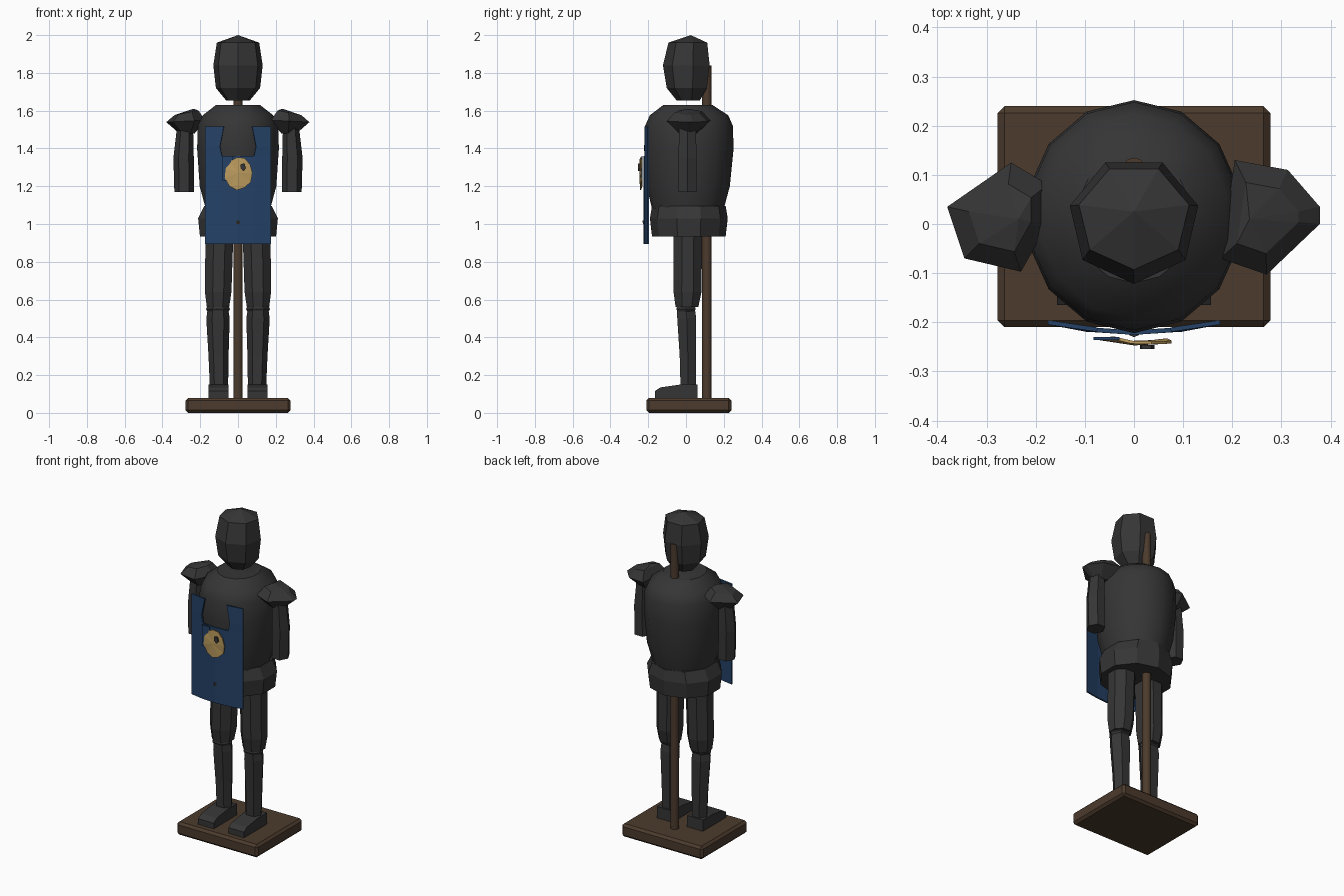
import bpy, bmesh, math, random
from mathutils import Vector

if "Cube" in bpy.data.objects:
    bpy.data.objects.remove(bpy.data.objects["Cube"])

def mat(name, rgb):
    m = bpy.data.materials.new(name)
    m.diffuse_color = (*rgb, 1)
    m.use_nodes = True
    m.node_tree.nodes["Principled BSDF"].inputs["Base Color"].default_value = m.diffuse_color
    return m

STEEL = mat("dark steel", (0.036, 0.036, 0.036))
WOOD = mat("brown wood", (0.072, 0.043, 0.026))
BLUE = mat("blue cloth", (0.018, 0.054, 0.135))
GOLD = mat("gold", (0.50, 0.33, 0.11))

def finish(name, bm, m, smooth=None):
    bmesh.ops.recalc_face_normals(bm, faces=bm.faces)
    me = bpy.data.meshes.new(name)
    bm.to_mesh(me)
    bm.free()
    me.materials.append(m)
    ob = bpy.data.objects.new(name, me)
    bpy.context.collection.objects.link(ob)
    if smooth:
        bpy.context.view_layer.objects.active = ob
        ob.select_set(True)
        bpy.ops.object.shade_smooth_by_angle(angle=math.radians(smooth))
        ob.select_set(False)
    return ob

def skin(name, loops, m, smooth=None, apex=None):
    """Bridge equal-length point loops; close both ends (optional top apex)."""
    bm = bmesh.new()
    rings = [[bm.verts.new(p) for p in lp] for lp in loops]
    n = len(rings[0])
    for a, b in zip(rings, rings[1:]):
        for i in range(n):
            j = (i + 1) % n
            bm.faces.new((a[i], a[j], b[j], b[i]))
    bm.faces.new(rings[0])
    if apex:
        t = bm.verts.new(apex)
        for i in range(n):
            bm.faces.new((rings[-1][i], rings[-1][(i + 1) % n], t))
    else:
        bm.faces.new(rings[-1])
    return finish(name, bm, m, smooth)

def loft(name, rings, n, m, phase=-90, smooth=None, apex=None):
    """rings: (cx, cy, z, rx, ry)"""
    loops = []
    for cx, cy, z, rx, ry in rings:
        ang = [math.radians(phase + 360 * i / n) for i in range(n)]
        loops.append([(cx + rx * math.cos(a), cy + ry * math.sin(a), z) for a in ang])
    return skin(name, loops, m, smooth, apex)

# wooden base with bevelled edges
bm = bmesh.new()
bmesh.ops.create_cube(bm, size=1)
for v in bm.verts:
    v.co = (v.co.x * 0.555, v.co.y * 0.45 + 0.015, v.co.z * 0.08 + 0.04)
bmesh.ops.bevel(bm, geom=bm.edges[:], offset=0.014, segments=1, affect='EDGES')
finish("base", bm, WOOD)

# support pole
loft("pole", [(0, 0.11, 0.07, 0.025, 0.025), (0, 0.11, 1.84, 0.025, 0.025)], 12, WOOD, smooth=40)

# helmet
loft("helmet", [(0, 0.015, 1.655, 0.065, 0.065), (0, 0.01, 1.72, 0.12, 0.112),
                (0, 0.008, 1.84, 0.134, 0.13), (0, 0.015, 1.96, 0.115, 0.108)],
     7, STEEL, apex=(0, 0.025, 2.0))

# breastplate and hip plate
loft("breastplate", [(0, 0.01, 1.08, 0.175, 0.19), (0, 0.012, 1.2, 0.208, 0.22),
                     (0, 0.015, 1.4, 0.222, 0.237), (0, 0.016, 1.52, 0.218, 0.232),
                     (0, 0.016, 1.575, 0.192, 0.208), (0, 0.01, 1.63, 0.12, 0.13)],
     14, STEEL, smooth=35)
loft("hip_plate", [(0, 0.015, 0.935, 0.212, 0.195), (0, 0.015, 1.03, 0.222, 0.206),
                   (0, 0.015, 1.095, 0.188, 0.195)], 10, STEEL)

# shoulder plates: mid outline per side, shrunk towards top and bottom
outlines = {
    "left": [(-.38, .035), (-.25, .125), (-.175, .08), (-.175, .0), (-.23, -.097), (-.345, -.07)],
    "right": [(.378, .035), (.313, .11), (.205, .13), (.175, -.07), (.27, -.103), (.378, .0)],
}
for side, pts in outlines.items():
    s = -1 if side == "left" else 1
    cx, cy = 0.265 * s, 0.01
    def ring(f, z, tilt):
        return [(cx + (x - cx) * f, cy + (y - cy) * f, z + tilt * (x - cx) * s) for x, y in pts]
    skin(side + "_shoulder_plate",
         [ring(0.4, 1.48, 0), ring(1, 1.545, -0.05), ring(0.62, 1.59, -0.12)],
         STEEL, apex=(cx - 0.03 * s, cy, 1.61))

for side, s in (("left", -1), ("right", 1)):
    # arm
    loft(side + "_arm", [(0.285 * s, 0.008, 1.17, 0.052, 0.056),
                         (0.288 * s, 0.008, 1.35, 0.054, 0.056),
                         (0.28 * s, 0.008, 1.52, 0.042, 0.05)], 6, STEEL, phase=0)
    # thigh
    loft(side + "_thigh", [(0.106 * s, 0.005, 0.56, 0.064, 0.065),
                           (0.105 * s, 0.008, 0.64, 0.076, 0.08),
                           (0.098 * s, 0.01, 0.96, 0.08, 0.082)], 8, STEEL, phase=-67.5)
    # knee cuff
    loft(side + "_knee", [(0.106 * s, 0.0, 0.525, 0.05, 0.045),
                          (0.106 * s, 0.0, 0.55, 0.064, 0.06),
                          (0.106 * s, 0.0, 0.575, 0.05, 0.05)], 6, STEEL, phase=0)
    # shin
    loft(side + "_shin", [(0.1 * s, 0.012, 0.09, 0.047, 0.046),
                          (0.103 * s, 0.01, 0.3, 0.053, 0.05),
                          (0.106 * s, 0.004, 0.5, 0.062, 0.058),
                          (0.106 * s, 0.0, 0.545, 0.055, 0.055)], 6, STEEL, phase=0)
    # foot: side profile swept across
    prof = [(-.165, .078), (-.165, .115), (-.135, .135), (-.03, .15), (.06, .15), (.06, .078)]
    skin(side + "_foot", [[(x * s, y, z) for y, z in prof] for x in (0.05, 0.157)], STEEL)

# cloth tabard with a neck notch
bm = bmesh.new()
cols = [(-.175, -.2), (-.09, -.215), (0, -.221), (.09, -.215), (.175, -.2)]
grid = []
for z, k in ((0.895, 1), (1.36, .94), (1.41, 1.06), (1.515, .83)):
    grid.append([bm.verts.new((x * (k if abs(x) < .1 else 1), y, z)) for x, y in cols])
for r in range(3):
    for c in range(4):
        if r == 0 or c in (0, 3):
            bm.faces.new((grid[r][c], grid[r][c + 1], grid[r + 1][c + 1], grid[r + 1][c]))
bmesh.ops.delete(bm, geom=[v for v in bm.verts if not v.link_faces], context='VERTS')
tab = finish("tabard", bm, BLUE)
sol = tab.modifiers.new("thickness", 'SOLIDIFY')
sol.thickness = 0.009
sol.offset = 0

def plate(name, pts, y, m, t=0.008):
    skin(name, [[(x, y, z) for x, z in pts], [(x, y + t, z) for x, z in pts]], m)

# gold emblem floating on the cloth, crumpled outline
random.seed(4)
pts = []
for i in range(11):
    a = 2 * math.pi * i / 11
    f = random.uniform(0.92, 1.06)
    pts.append((0.005 + 0.075 * f * math.cos(a), 1.27 + 0.089 * f * math.sin(a)))
bm = bmesh.new()
rim = [bm.verts.new((x, -0.24 + random.uniform(-.006, .006), z)) for x, z in pts]
mid = bm.verts.new((0.0, -0.247, 1.27))
for i in range(11):
    bm.faces.new((rim[i], rim[(i + 1) % 11], mid))
em = finish("emblem", bm, GOLD)
sol = em.modifiers.new("thickness", 'SOLIDIFY')
sol.thickness = 0.006

# emblem details: blue backing scrap and dark gap
plate("emblem_backing", [(-.082, 1.23), (-.03, 1.23), (-.03, 1.36), (-.082, 1.36)], -0.236, BLUE, 0.006)
plate("emblem_gap", [(.012, 1.295), (.03, 1.28), (.042, 1.295), (.035, 1.32), (.015, 1.318)], -0.254, STEEL)

# small belt stud
loft("belt_stud", [(0, -0.222, 1.0, 0.012, 0.006), (0, -0.222, 1.018, 0.012, 0.008)], 6, STEEL)
